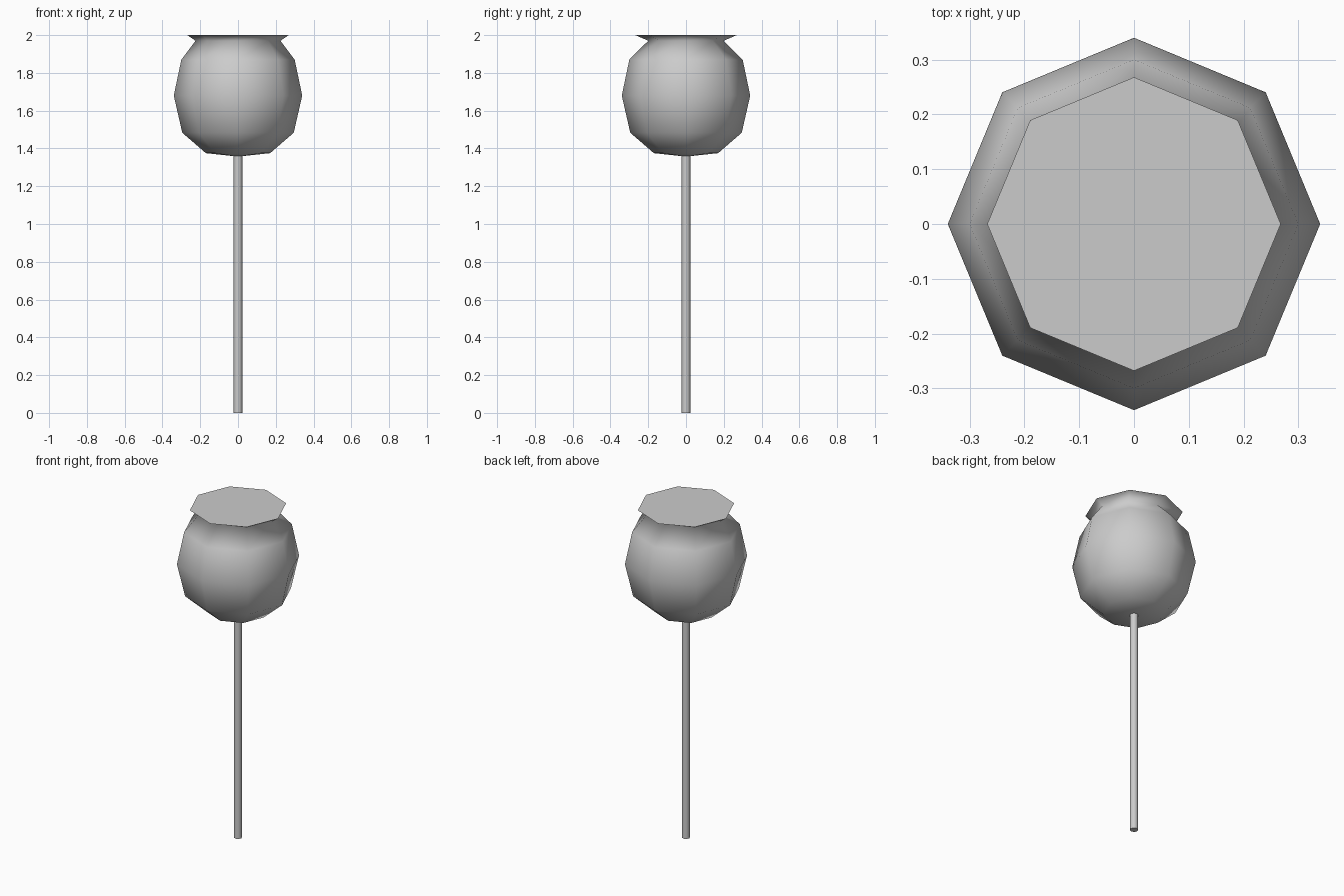
import bpy
import bmesh
from math import cos, sin, tau

cube = bpy.data.objects.get("Cube")
if cube:
    bpy.data.objects.remove(cube, do_unlink=True)

SIDES = 8

grey = bpy.data.materials.new("plain_grey")
grey.use_nodes = True
colour = (0.6, 0.6, 0.6, 1)
grey.diffuse_color = colour
grey.node_tree.nodes["Principled BSDF"].inputs["Base Color"].default_value = colour


def lathe(name, profile):
    """Smooth octagonal body from (x radius, y radius, z) rings, with flat caps."""
    bm = bmesh.new()
    rings = []
    for rx, ry, z in profile:
        angles = [tau * i / SIDES for i in range(SIDES)]
        rings.append([bm.verts.new((rx * cos(a), ry * sin(a), z)) for a in angles])
    for low, high in zip(rings, rings[1:]):
        for i in range(SIDES):
            j = (i + 1) % SIDES
            bm.faces.new((low[i], low[j], high[j], high[i])).smooth = True
    for cap in (bm.faces.new(rings[0][::-1]), bm.faces.new(rings[-1])):
        for edge in cap.edges:
            edge.smooth = False
    mesh = bpy.data.meshes.new(name)
    bm.to_mesh(mesh)
    bm.free()
    mesh.materials.append(grey)
    obj = bpy.data.objects.new(name, mesh)
    bpy.context.collection.objects.link(obj)
    return obj


# Thin straight stem, ending just inside the pod
lathe("stem", [(0.023, 0.023, 0), (0.023, 0.023, 1.38)])

# Round seed pod with a pinched neck and a flared flat crown
pod = lathe("seed_pod", [
    (0.03, 0.03, 1.36),
    (0.17, 0.17, 1.375),
    (0.295, 0.295, 1.483),
    (0.34, 0.34, 1.68),
    (0.30, 0.30, 1.87),
    (0.225, 0.20, 1.97),
    (0.268, 0.268, 2.0),
])

# Keep the underside rounded: only the crown rim stays sharp
for edge in pod.data.edges:
    if all(pod.data.vertices[v].co.z < 1.9 for v in edge.vertices):
        edge.use_edge_sharp = False
for face in pod.data.polygons:
    if face.center.z < 1.37:
        face.use_smooth = True
